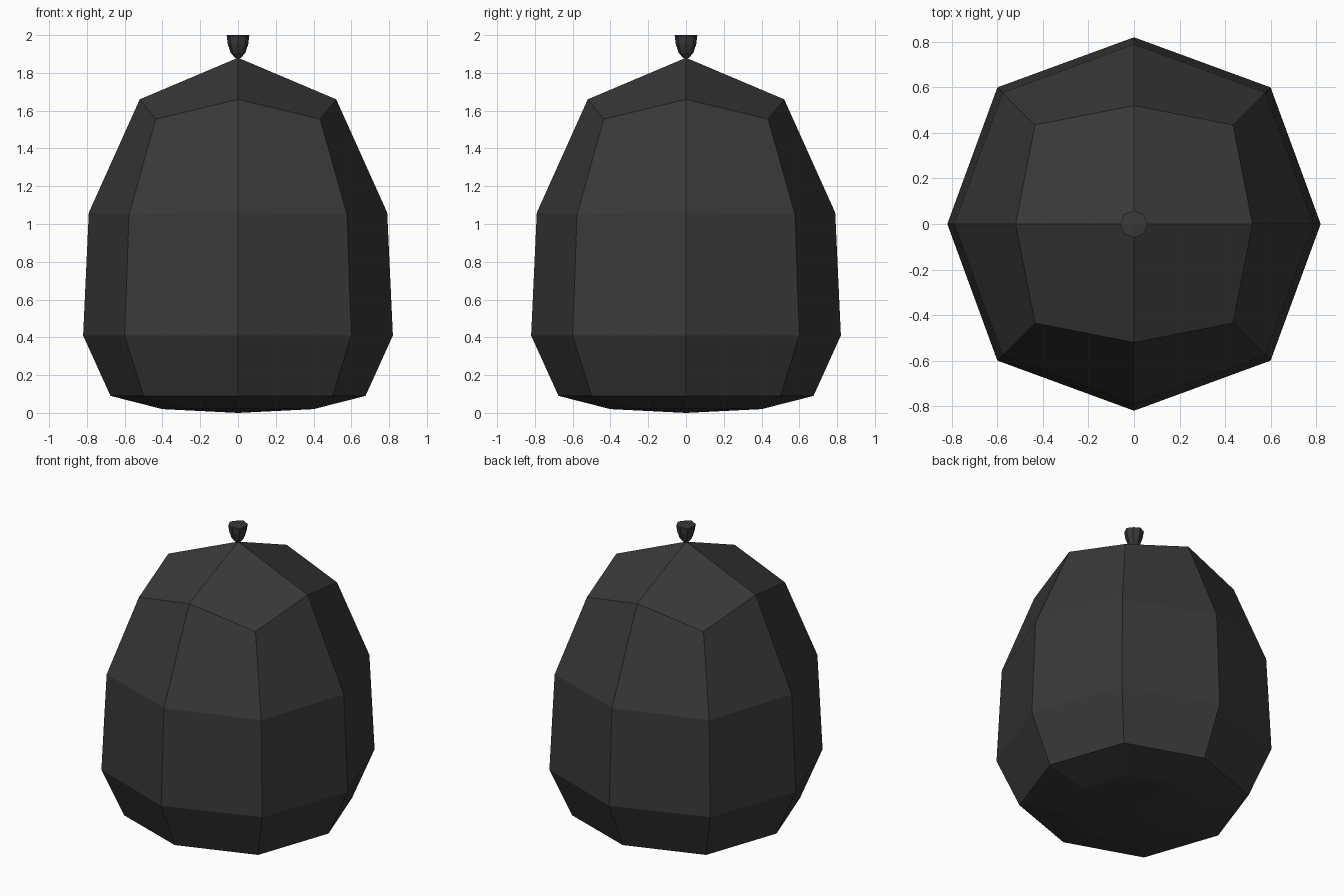
import bpy, bmesh, math

if "Cube" in bpy.data.objects:
    bpy.data.objects.remove(bpy.data.objects["Cube"])

mat = bpy.data.materials.new("charcoal")
mat.diffuse_color = (0.04, 0.04, 0.04, 1)
mat.use_nodes = True
mat.node_tree.nodes["Principled BSDF"].inputs["Base Color"].default_value = mat.diffuse_color


def rounded_box(name, rings, bottom_z, top_z):
    """Stack of 8-point rings (mid radius, mid z, corner offset, corner z);
    both ends close with four quads meeting at a centre point."""
    bm = bmesh.new()
    loops = []
    for mid, mz, corner, cz in rings:
        loop = []
        for i in range(8):
            a = i * math.pi / 4
            r, z = (corner * math.sqrt(2), cz) if i % 2 else (mid, mz)
            loop.append(bm.verts.new((r * math.cos(a), r * math.sin(a), z)))
        loops.append(loop)
    for lo, hi in zip(loops, loops[1:]):
        for i in range(8):
            j = (i + 1) % 8
            bm.faces.new((lo[i], lo[j], hi[j], hi[i]))
    for loop, z in ((loops[0], bottom_z), (loops[-1], top_z)):
        centre = bm.verts.new((0, 0, z))
        for i in range(0, 8, 2):
            bm.faces.new((centre, loop[i], loop[i + 1], loop[(i + 2) % 8]))
    bmesh.ops.recalc_face_normals(bm, faces=bm.faces)
    me = bpy.data.meshes.new(name)
    bm.to_mesh(me)
    bm.free()
    me.materials.append(mat)
    ob = bpy.data.objects.new(name, me)
    bpy.context.collection.objects.link(ob)
    return ob


# Faceted egg-like body
rounded_box("body", [
    (0.40, 0.02, 0.30, 0.025),
    (0.675, 0.09, 0.50, 0.09),
    (0.82, 0.41, 0.60, 0.41),
    (0.79, 1.06, 0.577, 1.05),
    (0.52, 1.66, 0.435, 1.555),
], 0.0, 1.88)

# Small flared stem on top
rounded_box("stem", [
    (0.016, 1.88, 0.011, 1.88),
    (0.038, 1.905, 0.027, 1.905),
    (0.054, 1.95, 0.038, 1.95),
    (0.06, 2.0, 0.043, 1.993),
], 1.875, 2.0)
